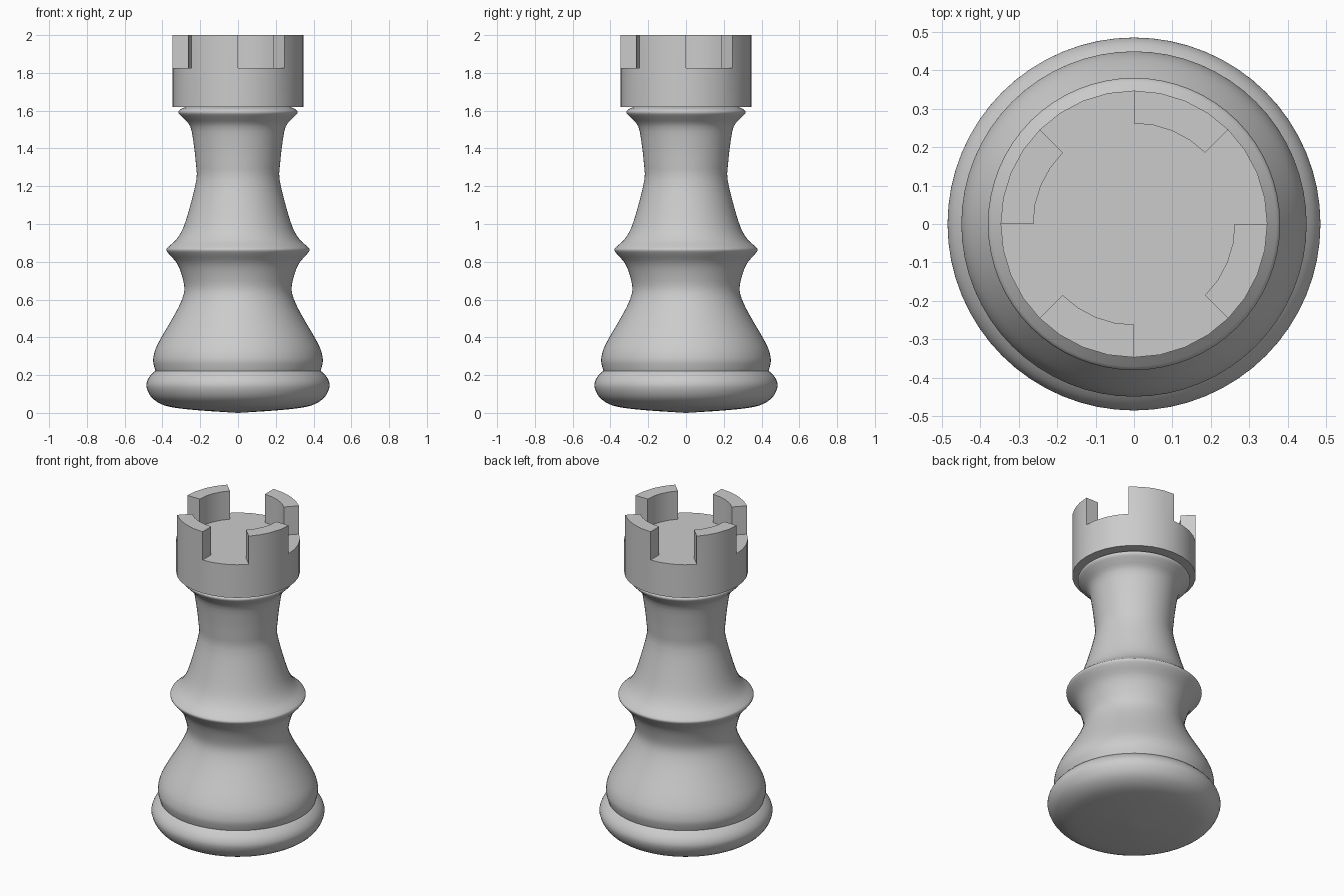
import bpy, bmesh
from math import sin, cos, pi, radians
from mathutils import Vector

if "Cube" in bpy.data.objects:
    bpy.data.objects.remove(bpy.data.objects["Cube"])

SEG = 64


def finish(name, bm, angle):
    bmesh.ops.recalc_face_normals(bm, faces=bm.faces[:])
    mesh = bpy.data.meshes.new(name)
    bm.to_mesh(mesh)
    bm.free()
    obj = bpy.data.objects.new(name, mesh)
    bpy.context.collection.objects.link(obj)
    bpy.ops.object.select_all(action='DESELECT')
    obj.select_set(True)
    bpy.context.view_layer.objects.active = obj
    bpy.ops.object.shade_smooth_by_angle(angle=radians(angle))


def refine(pts, steps=3):
    """Smooth curve through the profile points (Catmull-Rom)."""
    p = [Vector(q) for q in pts]
    p = [p[0]] + p + [p[-1]]
    out = []
    for a, b, c, d in zip(p, p[1:], p[2:], p[3:]):
        for s in range(steps):
            t = s / steps
            out.append(0.5 * (2 * b + (c - a) * t + (2 * a - 5 * b + 4 * c - d) * t**2
                              + (3 * b - a - 3 * c + d) * t**3))
    return out + [p[-1]]


# Turned body: base roll, bell, collar, stem and neck ring
base = [(0, 0), (0.2, 0.013), (0.34, 0.028), (0.41, 0.048), (0.46, 0.085),
        (0.485, 0.14), (0.475, 0.182), (0.45, 0.212), (0.437, 0.222)]
upper = [(0.437, 0.222), (0.445, 0.25), (0.449, 0.285), (0.436, 0.34), (0.40, 0.41),
         (0.35, 0.495), (0.305, 0.58), (0.284, 0.65), (0.295, 0.72), (0.322, 0.79),
         (0.365, 0.84), (0.38, 0.865), (0.362, 0.885), (0.325, 0.92), (0.29, 0.98),
         (0.255, 1.09), (0.22, 1.235), (0.223, 1.32), (0.234, 1.42), (0.252, 1.515),
         (0.29, 1.56), (0.315, 1.588), (0.305, 1.607), (0.27, 1.622)]
profile = refine(base)[:-1] + refine(upper) + [Vector((0, 1.63))]
bm = bmesh.new()
verts = [bm.verts.new((r, 0, z)) for r, z in profile]
edges = [bm.edges.new(e) for e in zip(verts, verts[1:])]
bmesh.ops.spin(bm, geom=verts + edges, cent=(0, 0, 0), axis=(0, 0, 1),
               angle=2 * pi, steps=SEG, use_merge=True)
bmesh.ops.remove_doubles(bm, verts=bm.verts[:], dist=1e-5)
finish("turned_body", bm, 40)

# Tower head: drum with four battlements, each an eighth of the rim
bm = bmesh.new()
n = 32


def ring(r, z):
    return [bm.verts.new((r * cos(2 * pi * i / n), r * sin(2 * pi * i / n), z))
            for i in range(n)]


bottom, rim, inner = ring(0.347, 1.62), ring(0.347, 1.825), ring(0.262, 1.825)
bm.faces.new(bottom)
bm.faces.new(inner)
blocks = []
for i in range(n):
    j = (i + 1) % n
    bm.faces.new((bottom[i], bottom[j], rim[j], rim[i]))
    f = bm.faces.new((rim[i], rim[j], inner[j], inner[i]))
    if (i // 4) % 2:
        blocks.append(f)
bmesh.ops.recalc_face_normals(bm, faces=bm.faces[:])
top = bmesh.ops.extrude_face_region(bm, geom=blocks)
bmesh.ops.delete(bm, geom=[f for f in blocks if f.is_valid], context='FACES_ONLY')
bmesh.ops.translate(bm, vec=(0, 0, 0.175),
                    verts=[v for v in top['geom'] if isinstance(v, bmesh.types.BMVert)])
finish("tower_head", bm, 35)
